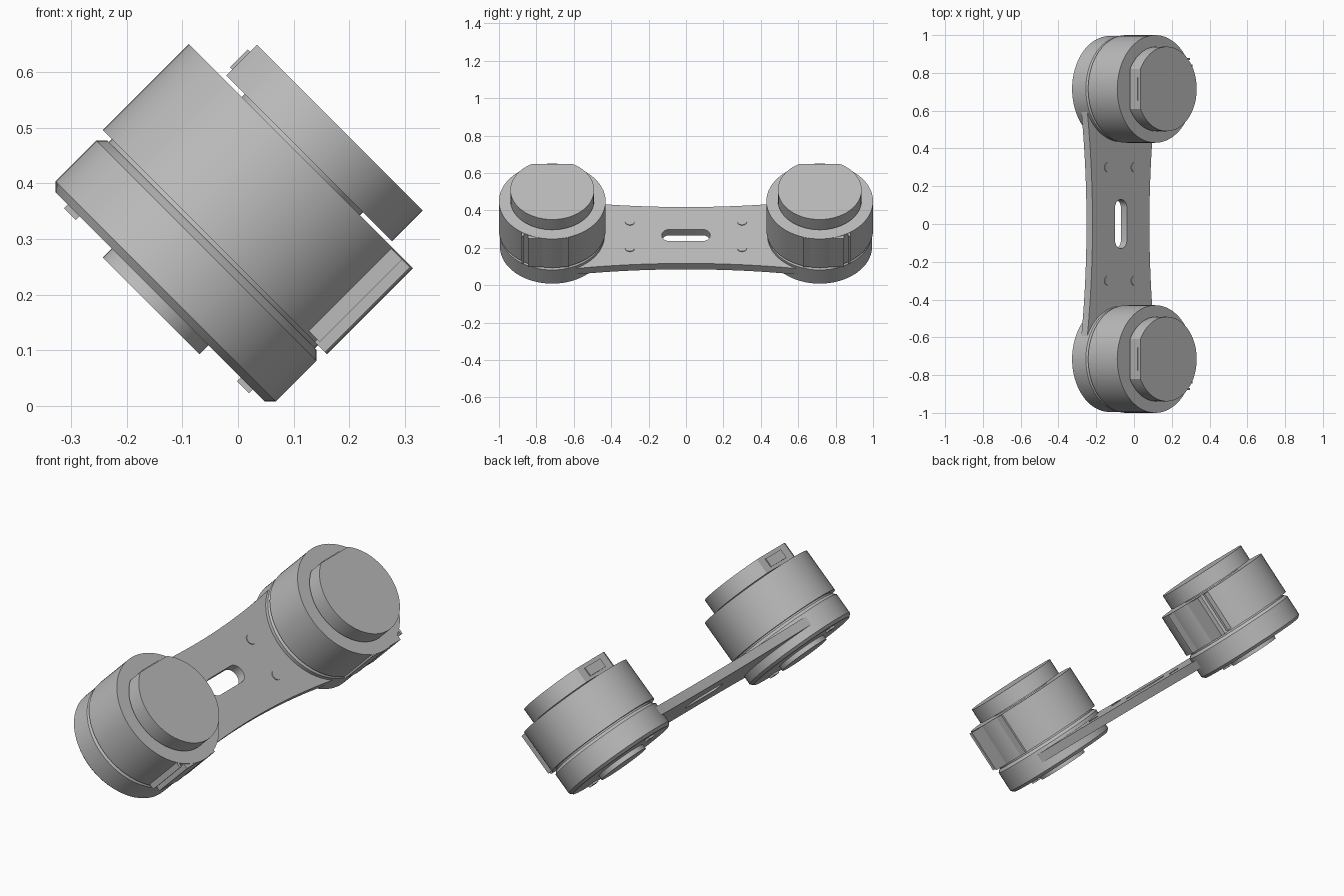
import bpy, bmesh, math
from mathutils import Matrix, Vector

cube = bpy.data.objects.get("Cube")
if cube:
    bpy.data.objects.remove(cube, do_unlink=True)

grey = bpy.data.materials.new("metal_grey")
grey.use_nodes = True
grey.diffuse_color = (0.5, 0.5, 0.5, 1)
grey.node_tree.nodes["Principled BSDF"].inputs["Base Color"].default_value = (0.5, 0.5, 0.5, 1)

# Parts are built upright, then the whole assembly leans 45 degrees about y
TILT = Matrix.Rotation(math.radians(45), 4, 'Y')
AXIS = -0.2375    # centre line across the arm
END = 0.715       # distance of each drum from the middle


def place(obj, offset):
    obj.matrix_world = TILT @ Matrix.Translation(offset)
    bpy.ops.object.select_all(action='DESELECT')
    obj.select_set(True)
    bpy.context.view_layer.objects.active = obj
    bpy.ops.object.shade_smooth_by_angle(angle=math.radians(30))


def finish(name, bm, offset):
    bmesh.ops.recalc_face_normals(bm, faces=bm.faces)
    mesh = bpy.data.meshes.new(name)
    bm.to_mesh(mesh)
    bm.free()
    mesh.materials.append(grey)
    obj = bpy.data.objects.new(name, mesh)
    bpy.context.collection.objects.link(obj)
    place(obj, offset)


def disc(name, r, low, high, offset, bevel=0, flat=None):
    """Upright cylinder, optionally bevelled or with one side cut flat."""
    bm = bmesh.new()
    bmesh.ops.create_cone(bm, cap_ends=True, segments=64, radius1=r, radius2=r,
                          depth=high - low,
                          matrix=Matrix.Translation((0, 0, (low + high) / 2)))
    if bevel:
        rims = [e for e in bm.edges if abs(e.verts[0].co.z - e.verts[1].co.z) < 1e-5]
        bmesh.ops.bevel(bm, geom=rims, offset=bevel, segments=1, affect='EDGES')
    if flat is not None:
        cut = bmesh.ops.bisect_plane(bm, geom=bm.verts[:] + bm.edges[:] + bm.faces[:],
                                     plane_co=(flat, 0, 0), plane_no=(-1, 0, 0),
                                     clear_outer=True)
        edges = [g for g in cut["geom_cut"] if isinstance(g, bmesh.types.BMEdge)]
        bmesh.ops.edgenet_fill(bm, edges=edges)
    finish(name, bm, offset)


def box(name, low, high, offset):
    low, high = Vector(low), Vector(high)
    bm = bmesh.new()
    bmesh.ops.create_cube(bm, size=1, matrix=Matrix.Translation((low + high) / 2)
                          @ Matrix.Diagonal((*(high - low), 1)))
    finish(name, bm, offset)


# Waisted arm with a long rounded slot
def add_loop(curve, points):
    spline = curve.splines.new('POLY')
    spline.points.add(len(points) - 1)
    for p, (x, y) in zip(spline.points, points):
        p.co = (x, y, 0, 1)
    spline.use_cyclic_u = True


ys = [-0.6 + 0.05 * i for i in range(25)]
side = [(0.213 + 0.11 * y * y, y) for y in ys]
slot = []
for i in range(24):
    t = math.tau * (i + 0.5) / 24
    slot.append((0.045 * math.cos(t), 0.045 * math.sin(t) + math.copysign(0.085, math.sin(t))))

curve = bpy.data.curves.new("arm_outline", 'CURVE')
curve.dimensions = '2D'
curve.fill_mode = 'BOTH'
curve.extrude = 0.0225
add_loop(curve, side + [(-x, y) for x, y in reversed(side)])
add_loop(curve, slot)
helper = bpy.data.objects.new("arm_outline", curve)
bpy.context.collection.objects.link(helper)
bpy.context.view_layer.update()
arm_mesh = bpy.data.meshes.new_from_object(
    helper.evaluated_get(bpy.context.evaluated_depsgraph_get()))
bpy.data.objects.remove(helper, do_unlink=True)
arm_mesh.materials.clear()
arm_mesh.materials.append(grey)
arm = bpy.data.objects.new("arm", arm_mesh)
bpy.context.collection.objects.link(arm)
place(arm, (AXIS, 0, 0.1175))

# A drum at each end, mirrored front to back
for s, end in ((-1, "front"), (1, "back")):
    at = (AXIS, s * END, 0)
    disc(end + "_base", 0.28, 0.04, 0.171, at, bevel=0.014)
    disc(end + "_base_hub", 0.123, 0.017, 0.05, at)
    disc(end + "_lower_neck", 0.262, 0.165, 0.185, at)
    disc(end + "_body", 0.285, 0.179, 0.397, at)
    disc(end + "_upper_neck", 0.15, 0.39, 0.41, at)
    disc(end + "_cap", 0.224, 0.405, 0.483, at, flat=-0.1975)
    # Key plate on the flat side of the cap
    box(end + "_cap_key", (-0.203, -0.06, 0.42), (-0.19, 0.06, 0.465), at)
    # Connector boss with a rail on its outer side
    ya, yb = sorted((-s * 0.09, s * 0.13))
    box(end + "_connector", (0.15, ya, 0.179), (0.28, yb, 0.395), at)
    ya, yb = sorted((s * 0.152, s * 0.165))
    box(end + "_connector_rail", (0.15, ya, 0.185), (0.26, yb, 0.395), at)
    # Small feet under the base
    for x in (-0.22, 0.22):
        box(end + "_base_foot", (x - 0.015, -0.02, 0.03), (x + 0.015, 0.02, 0.05), at)
    # Low screw heads on the arm
    for x in (-0.1, 0.1):
        disc(end + "_arm_screw", 0.025, 0.135, 0.144, (AXIS + x, s * 0.3, 0))
